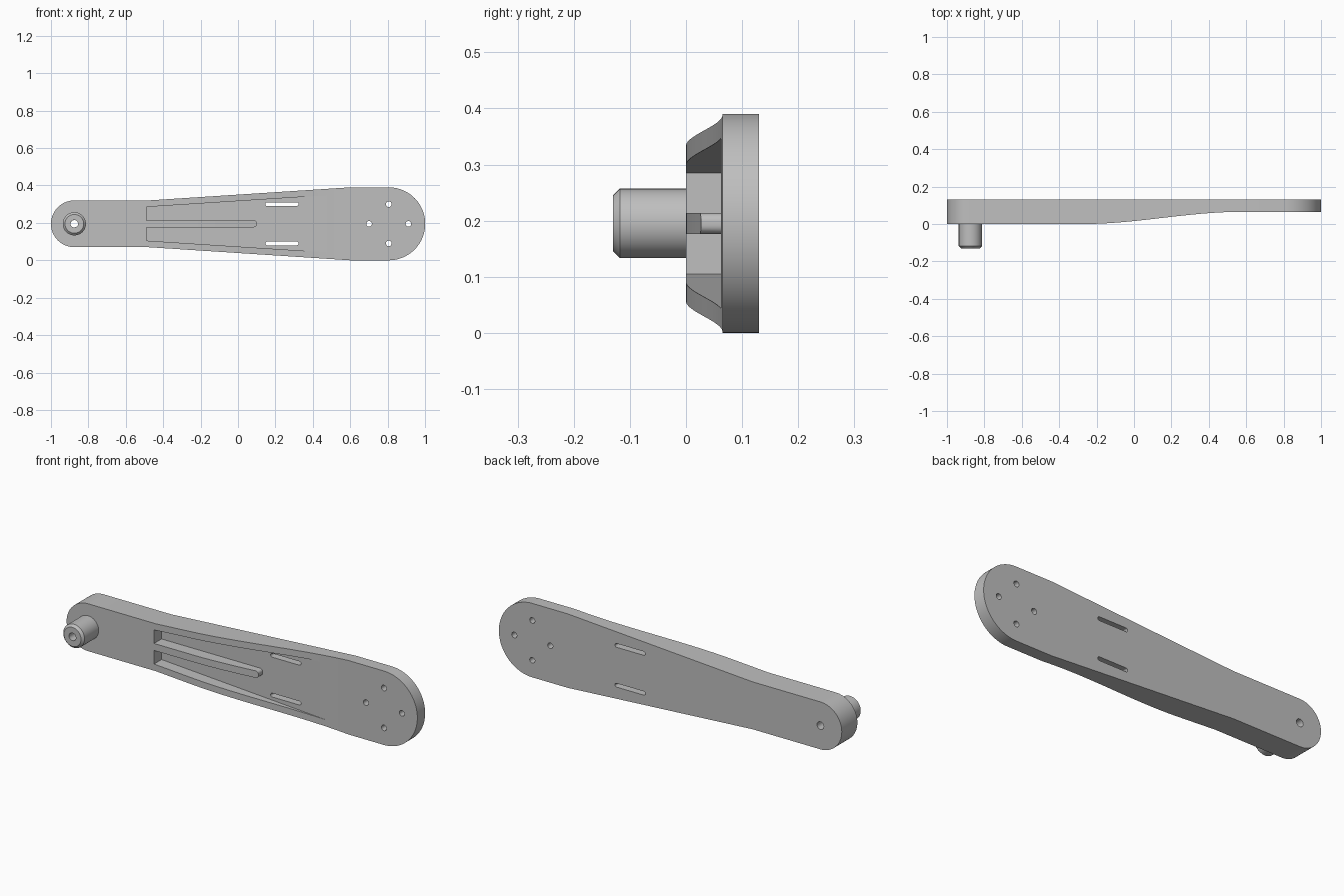
import bpy
import bmesh
from math import cos, sin, pi
from mathutils import Matrix

if "Cube" in bpy.data.objects:
    bpy.data.objects.remove(bpy.data.objects["Cube"])

MID = 0.195           # height of the centre line
BACK = 0.13           # y of the back face
THIN = 0.065          # y of the front face at the wide end
PEG_X, HUB_X = -0.875, 0.806
SMALL_R, BIG_R = 0.125, 0.195

grey = bpy.data.materials.new("light grey")
grey.use_nodes = True
colour = (0.52, 0.52, 0.52, 1)
grey.diffuse_color = colour
grey.node_tree.nodes["Principled BSDF"].inputs["Base Color"].default_value = colour


def arc(cx, cz, r, start, end, steps):
    return [(cx + r * cos(start + (end - start) * i / steps),
             cz + r * sin(start + (end - start) * i / steps)) for i in range(steps + 1)]


def finish(name, bm):
    bmesh.ops.recalc_face_normals(bm, faces=bm.faces)
    mesh = bpy.data.meshes.new(name)
    bm.to_mesh(mesh)
    bm.free()
    obj = bpy.data.objects.new(name, mesh)
    bpy.context.collection.objects.link(obj)
    mesh.materials.append(grey)
    return obj


def prism(name, points, offset):
    """Extrude a closed loop of 3D points along an offset."""
    bm = bmesh.new()
    face = bm.faces.new([bm.verts.new(p) for p in points])
    new = bmesh.ops.extrude_face_region(bm, geom=[face])["geom"]
    bmesh.ops.translate(bm, vec=offset, verts=[v for v in new if isinstance(v, bmesh.types.BMVert)])
    return finish(name, bm)


def plate(name, outline, y0, y1):
    return prism(name, [(x, y0, z) for x, z in outline], (0, y1 - y0, 0))


def slot(x0, x1, z, r):
    return arc(x1, z, r, -pi / 2, pi / 2, 10) + arc(x0, z, r, pi / 2, 3 * pi / 2, 10)


def smooth(obj):
    bpy.ops.object.select_all(action='DESELECT')
    obj.select_set(True)
    bpy.context.view_layer.objects.active = obj
    bpy.ops.object.shade_smooth_by_angle(angle=0.5)


# Arm outline: small round end, tapering middle, large round end
outline = (arc(HUB_X, MID, BIG_R, -pi / 2, pi / 2, 48)
           + [(0.6, MID + BIG_R), (-0.48, MID + SMALL_R)]
           + arc(PEG_X, MID, SMALL_R, pi / 2, 3 * pi / 2, 40)
           + [(-0.48, MID - SMALL_R), (0.6, MID - BIG_R)])
arm = plate("arm", outline, 0, BACK)

# Curved front step, cut away by a sweep across the arm
step = []
for i in range(33):
    t = i / 32
    step.append((-0.27 + 0.84 * t, THIN * t * t * (3 - 2 * t), -0.2))
step += [(1.2, THIN, -0.2), (1.2, -0.2, -0.2), (-0.27, -0.2, -0.2)]
cutters = [prism("step_cutter", step, (0, 0, 0.8))]

# Tapered pocket that leaves a central rib with a rounded tip
rib = 0.0185
pocket = ([(-0.49, MID + rib), (-0.49, MID + 0.09), (0.52, MID + 0.155),
           (0.52, MID - 0.155), (-0.49, MID - 0.09), (-0.49, MID - rib)]
          + arc(0.085, MID - rib + 0.015, 0.015, -pi / 2, 0, 6)
          + arc(0.085, MID + rib - 0.015, 0.015, 0, pi / 2, 6))
cutters.append(plate("pocket_cutter", pocket, -0.1, 0.0625))

# Slots, bolt holes and the peg bore
for side in (-1, 1):
    cutters.append(plate("slot_cutter", slot(0.156, 0.314, MID + side * 0.105, 0.01), -0.3, 0.3))
for x, z, r in ((HUB_X - 0.105, MID, 0.015), (HUB_X + 0.105, MID, 0.015),
                (HUB_X, MID + 0.105, 0.015), (HUB_X, MID - 0.105, 0.015),
                (PEG_X, MID, 0.02)):
    cutters.append(plate("hole_cutter", arc(x, z, r, 0, 2 * pi, 24)[:-1], -0.3, 0.3))

for cutter in cutters:
    mod = arm.modifiers.new(cutter.name, 'BOOLEAN')
    mod.operation = 'DIFFERENCE'
    mod.solver = 'EXACT'
    mod.object = cutter
cut_mesh = bpy.data.meshes.new_from_object(
    arm.evaluated_get(bpy.context.evaluated_depsgraph_get()))
arm.modifiers.clear()
arm.data = cut_mesh
for cutter in cutters:
    bpy.data.objects.remove(cutter)
smooth(arm)

# Hollow peg with a chamfered tip, turned about the y axis
bm = bmesh.new()
profile = [(0.02, 0), (0.02, -BACK), (0.05, -BACK), (0.062, -BACK + 0.012), (0.062, 0)]
verts = [bm.verts.new((r, y, 0)) for r, y in profile]
edges = [bm.edges.new(pair) for pair in zip(verts, verts[1:])]
bmesh.ops.spin(bm, geom=verts + edges, cent=(0, 0, 0), axis=(0, 1, 0),
               angle=2 * pi, steps=48, use_duplicate=False)
bmesh.ops.remove_doubles(bm, verts=bm.verts, dist=0.0001)
bmesh.ops.transform(bm, matrix=Matrix.Translation((PEG_X, 0, MID)), verts=bm.verts)
smooth(finish("peg", bm))
